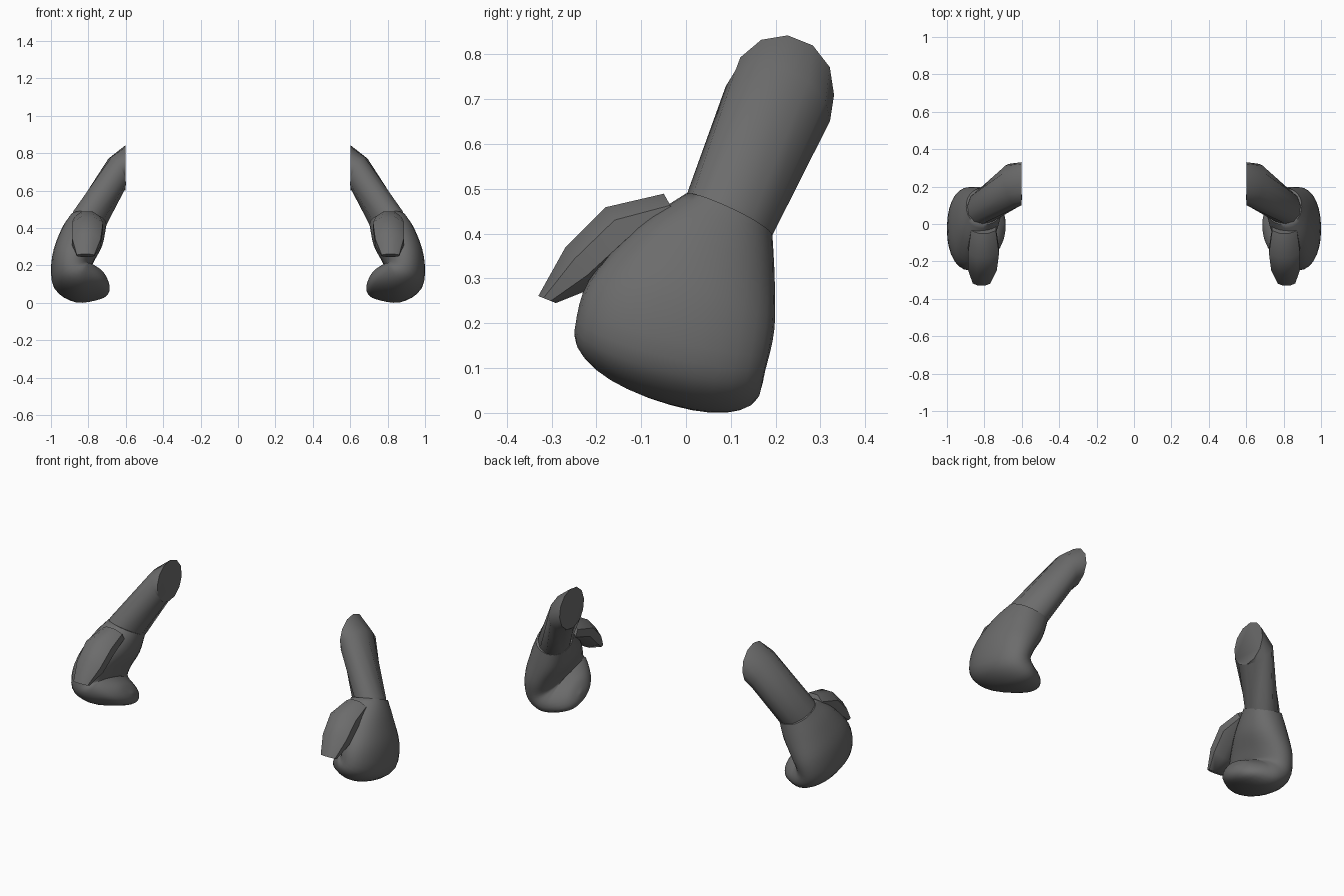
import bpy, bmesh, math
from mathutils import Vector

if "Cube" in bpy.data.objects:
    bpy.data.objects.remove(bpy.data.objects["Cube"])

dark = bpy.data.materials.new("dark_grey")
dark.diffuse_color = (.15, .15, .15, 1)
dark.use_nodes = True
dark.node_tree.nodes["Principled BSDF"].inputs["Base Color"].default_value = dark.diffuse_color


def catmull(a, b, c, d, t):
    return 0.5 * (2 * b + (c - a) * t + (2 * a - 5 * b + 4 * c - d) * t * t
                  + (3 * b - a - 3 * c + d) * t ** 3)


def smooth_rings(rings, steps):
    # insert rings along a smooth path through the given ones
    out = []
    for i in range(len(rings) - 1):
        q = [rings[max(0, min(len(rings) - 1, k))] for k in range(i - 1, i + 3)]
        for s in range(steps):
            out.append([catmull(*(r[j] for r in q), s / steps) for j in range(3)])
    return out + [rings[-1]]


def loft(name, rings, sides, power=1.0, offset=0.0, scale=1.0, steps=1, angle=30):
    # each ring: centre, half-axis U, half-axis V
    rings = [[Vector(v) for v in r] for r in rings]
    if steps > 1:
        rings = smooth_rings(rings, steps)
    bm = bmesh.new()
    loops = []
    for c, u, v in rings:
        loop = []
        for i in range(sides):
            a = 2 * math.pi * (i + offset) / sides
            cs, sn = math.cos(a), math.sin(a)
            cu = math.copysign(abs(cs) ** power, cs) * scale
            cv = math.copysign(abs(sn) ** power, sn) * scale
            loop.append(bm.verts.new(c + u * cu + v * cv))
        loops.append(loop)
    for a, b in zip(loops, loops[1:]):
        for i in range(sides):
            j = (i + 1) % sides
            bm.faces.new((a[i], a[j], b[j], b[i]))
    bm.faces.new(loops[0][::-1])
    bm.faces.new(loops[-1])
    bmesh.ops.recalc_face_normals(bm, faces=bm.faces)
    me = bpy.data.meshes.new(name)
    bm.to_mesh(me)
    bm.free()
    me.materials.append(dark)
    ob = bpy.data.objects.new(name, me)
    bpy.context.collection.objects.link(ob)
    bpy.ops.object.select_all(action='DESELECT')
    ob.select_set(True)
    bpy.context.view_layer.objects.active = ob
    bpy.ops.object.shade_smooth_by_angle(angle=math.radians(angle))
    mod = ob.modifiers.new("mirror", 'MIRROR')
    mod.use_mirror_merge = False
    return ob


# forearm: flat vertical end, mitred bend, wrist
loft("forearm", [
    [(.602, .215, .722), (0, 0, .121), (0, .116, 0)],
    [(.648, .205, .69), (.042, 0, .085), (.025, .117, -.03)],
    [(.80, .094, .435), (.088, 0, .04), (0, .094, -.045)],
    [(.82, .07, .40), (.08, 0, .035), (0, .09, -.045)],
], 12, offset=.2, angle=52)

# palm with fingers curled inward at the bottom
loft("mitten_hand", [
    [(.80, .095, .44), (.097, 0, .02), (0, .098, -.045)],
    [(.835, .04, .35), (.112, 0, .03), (0, .158, -.055)],
    [(.88, -.01, .24), (.115, 0, 0), (0, .207, -.055)],
    [(.885, -.035, .145), (.10, 0, -.055), (0, .212, -.05)],
    [(.83, -.038, .108), (.04, 0, -.088), (0, .202, -.055)],
    [(.76, -.025, .115), (-.03, 0, -.078), (0, .155, -.05)],
    [(.71, -.01, .115), (-.022, 0, -.048), (0, .085, -.03)],
    [(.695, 0, .115), (-.002, 0, -.003), (0, .006, -.002)],
], 28, power=.92, steps=4, angle=60)

# faceted thumb in front of the palm
loft("thumb", [
    [(.805, -.025, .445), (.068, 0, 0), (0, -.025, .045)],
    [(.805, -.145, .41), (.085, 0, 0), (0, -.035, .05)],
    [(.81, -.235, .325), (.078, 0, 0), (0, -.035, .045)],
    [(.815, -.31, .253), (.048, 0, 0), (0, -.02, .008)],
], 8, offset=.5, scale=1.06, angle=48)
